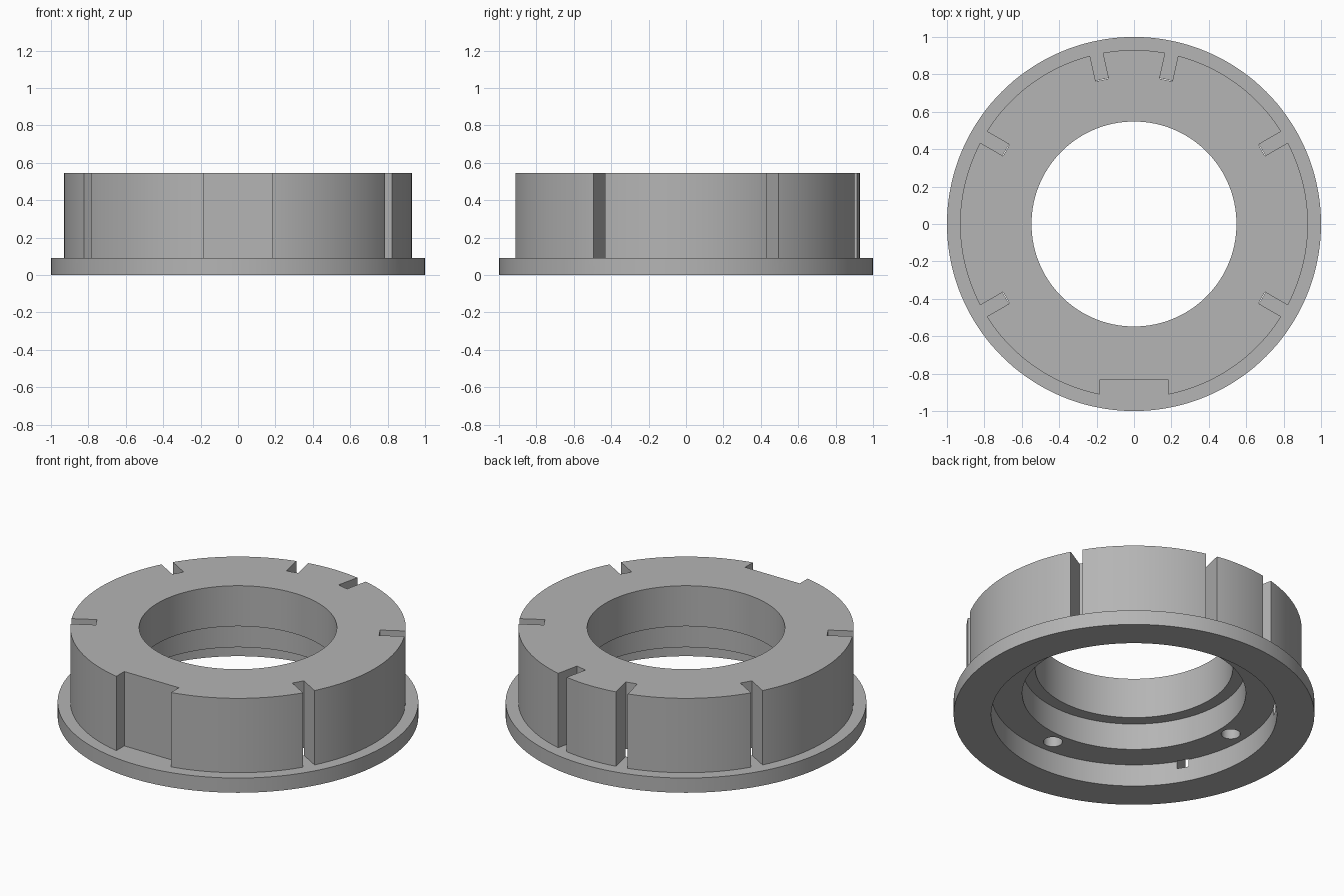
import bpy, bmesh, math
from mathutils import Matrix, Vector

if "Cube" in bpy.data.objects:
    bpy.data.objects.remove(bpy.data.objects["Cube"], do_unlink=True)

SEGMENTS = 144
FLANGE_TOP, BODY_TOP = 0.09, 0.545
RECESS_RADIUS, RECESS_TOP = 0.792, 0.135

grey = bpy.data.materials.new("plain grey")
grey.use_nodes = True
grey.diffuse_color = (0.46, 0.46, 0.46, 1)
grey.node_tree.nodes["Principled BSDF"].inputs["Base Color"].default_value = grey.diffuse_color


def add_object(name, bm):
    bmesh.ops.recalc_face_normals(bm, faces=bm.faces)
    mesh = bpy.data.meshes.new(name)
    bm.to_mesh(mesh)
    bm.free()
    mesh.materials.append(grey)
    obj = bpy.data.objects.new(name, mesh)
    bpy.context.collection.objects.link(obj)
    return obj


def lathe(name, profile):
    """Revolve a closed (radius, height) outline around z."""
    bm = bmesh.new()
    rings = []
    for i in range(SEGMENTS):
        a = 2 * math.pi * i / SEGMENTS
        rings.append([bm.verts.new((r * math.cos(a), r * math.sin(a), z)) for r, z in profile])
    n = len(profile)
    for i in range(SEGMENTS):
        here, there = rings[i], rings[(i + 1) % SEGMENTS]
        for j in range(n):
            k = (j + 1) % n
            bm.faces.new((here[j], there[j], there[k], here[k]))
    return add_object(name, bm)


def notch_cutter(name, angle, width, inner):
    """Radial box from the inner distance outwards, standing on the flange."""
    bm = bmesh.new()
    turn = Matrix.Rotation(math.radians(angle), 3, "Z")
    corners = [(inner, -width / 2), (1.2, -width / 2), (1.2, width / 2), (inner, width / 2)]
    low, high = [], []
    for x, y in corners:
        p = turn @ Vector((x, y, 0))
        low.append(bm.verts.new((p.x, p.y, FLANGE_TOP)))
        high.append(bm.verts.new((p.x, p.y, BODY_TOP + 0.1)))
    bm.faces.new(low)
    bm.faces.new(high)
    for i in range(4):
        j = (i + 1) % 4
        bm.faces.new((low[i], low[j], high[j], high[i]))
    return add_object(name, bm)


def hole_cutter(name, angle):
    """Blind round hole drilled up into the recess ledge."""
    bm = bmesh.new()
    a = math.radians(angle)
    bmesh.ops.create_cone(bm, cap_ends=True, segments=32, radius1=0.053, radius2=0.053, depth=0.25,
                          matrix=Matrix.Translation((0.7 * math.cos(a), 0.7 * math.sin(a), 0.2)))
    return add_object(name, bm)


# Flanged ring with stepped bore
collar = lathe("flanged_collar", [
    (1.0, 0), (1.0, FLANGE_TOP), (0.93, FLANGE_TOP), (0.93, BODY_TOP),
    (0.548, BODY_TOP), (0.548, 0.297), (0.62, 0.297),
    (0.62, RECESS_TOP), (RECESS_RADIUS, RECESS_TOP), (RECESS_RADIUS, 0)])

# Narrow slots, wide front flat and ledge holes
cutters = [notch_cutter("slot_cutter", a, 0.07, 0.788) for a in (30, 77.5, 102.5, 150, 210, 330)]
cutters.append(notch_cutter("front_flat_cutter", 270, 0.37, 0.835))
cutters += [hole_cutter("hole_cutter", a) for a in (0, 90, 180, 270)]

bpy.context.view_layer.objects.active = collar
for cutter in cutters:
    mod = collar.modifiers.new("cut", "BOOLEAN")
    mod.operation = "DIFFERENCE"
    mod.solver = "EXACT"
    mod.object = cutter
    bpy.ops.object.modifier_apply(modifier=mod.name)
for cutter in cutters:
    bpy.data.objects.remove(cutter, do_unlink=True)

# Smooth walls with sharp edges
bpy.ops.object.select_all(action="DESELECT")
collar.select_set(True)
bpy.ops.object.shade_smooth_by_angle(angle=math.radians(25))
